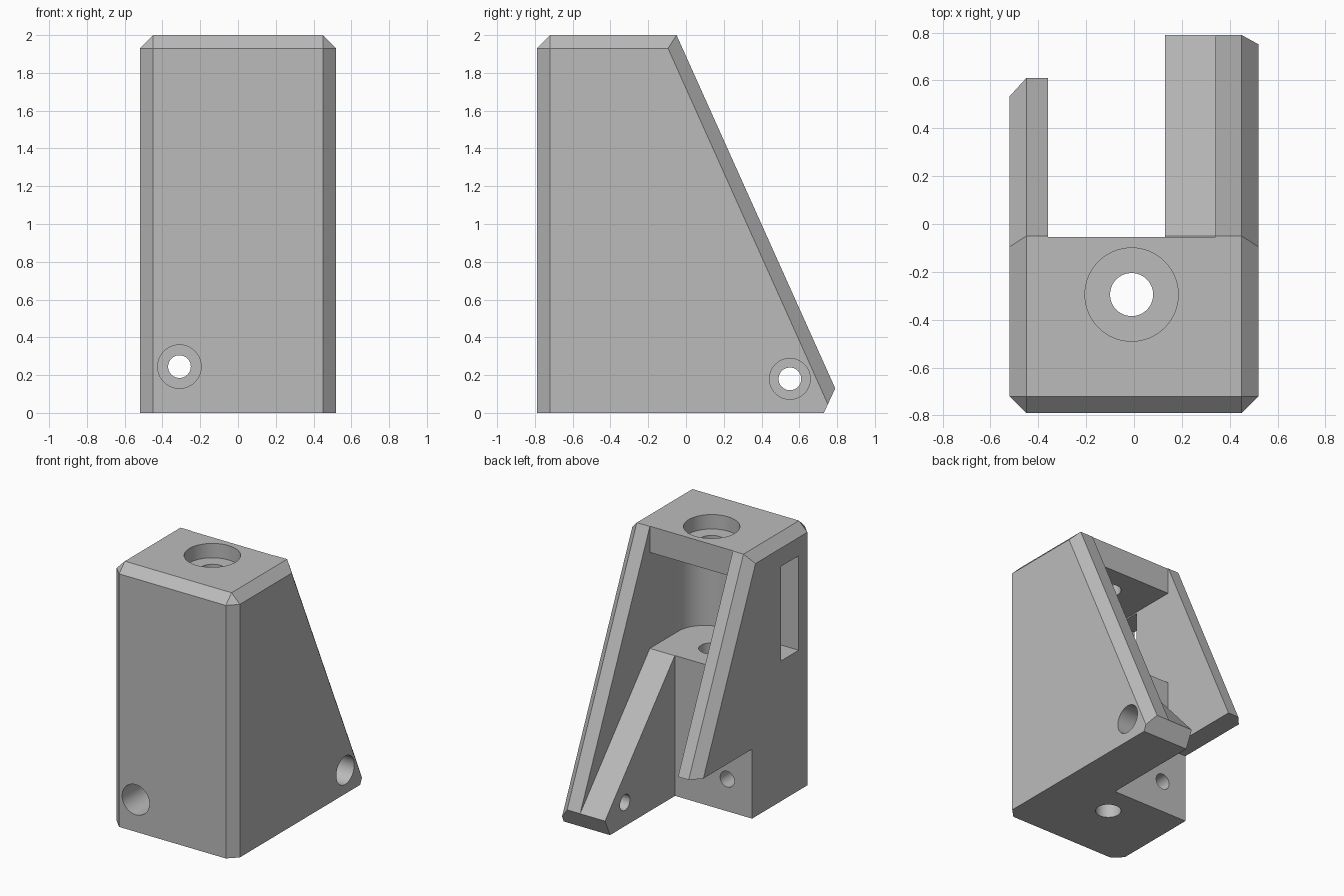
import bpy, bmesh, math
from mathutils import Vector

cube = bpy.data.objects.get("Cube")
if cube:
    bpy.data.objects.remove(cube, do_unlink=True)

grey = bpy.data.materials.new("plain grey")
grey.use_nodes = True
colour = (0.5, 0.5, 0.5, 1)
grey.diffuse_color = colour
grey.node_tree.nodes["Principled BSDF"].inputs["Base Color"].default_value = colour


def prism(name, axis, profile, lo, hi, bevel_rule=None, bevel=0.07):
    """Extrude a 2D profile along an axis, optionally chamfering chosen edges."""
    place = {"x": lambda a, b, t: (t, a, b),
             "y": lambda a, b, t: (a, t, b),
             "z": lambda a, b, t: (a, b, t)}[axis]
    bm = bmesh.new()
    face = bm.faces.new([bm.verts.new(place(a, b, lo)) for a, b in profile])
    out = bmesh.ops.extrude_face_region(bm, geom=[face])
    moved = [v for v in out["geom"] if isinstance(v, bmesh.types.BMVert)]
    bmesh.ops.translate(bm, verts=moved, vec=Vector(place(0, 0, hi - lo)))
    bmesh.ops.recalc_face_normals(bm, faces=bm.faces)
    if bevel_rule:
        edges = [e for e in bm.edges if bevel_rule(e)]
        bmesh.ops.bevel(bm, geom=edges, offset=bevel, segments=1,
                        affect="EDGES", profile=0.5)
    mesh = bpy.data.meshes.new(name)
    bm.to_mesh(mesh)
    bm.free()
    mesh.materials.append(grey)
    obj = bpy.data.objects.new(name, mesh)
    bpy.context.collection.objects.link(obj)
    return obj


def rect(a0, a1, b0, b1):
    return [(a0, b0), (a1, b0), (a1, b1), (a0, b1)]


def arc(ca, cb, r, start, end, n):
    return [(ca + r * math.cos(math.radians(start + (end - start) * i / n)),
             cb + r * math.sin(math.radians(start + (end - start) * i / n)))
            for i in range(n + 1)]


def circle(ca, cb, r, n=64):
    return arc(ca, cb, r, 0, 360, n)[:-1]


def cut(cutter):
    """Subtract a cutter from the bracket and discard it."""
    cutter.hide_render = True
    mod = bracket.modifiers.new("cut", "BOOLEAN")
    mod.operation, mod.solver, mod.object = "DIFFERENCE", "EXACT", cutter
    bpy.ops.object.modifier_apply(modifier=mod.name)
    bpy.data.objects.remove(cutter, do_unlink=True)


W, FRONT, BACK = 0.52, -0.79, -0.05
INNER_L, INNER_R, RIB = 0.34, -0.36, 0.13
SHELF, CEILING = 1.07, 1.8


# Outer wedge body, chamfered on its front, top and sloping edges
def chamfered(e):
    a, b = (v.co for v in e.verts)
    mid = (a + b) / 2
    side = abs(a.x - b.x) < 0.01
    front_upright = side and mid.y < FRONT + 0.01
    top_front = not side and mid.y < FRONT + 0.01 and mid.z > 1.9
    upper_side = side and mid.y > FRONT + 0.01 and mid.z > 0.5
    return front_upright or top_front or upper_side


bracket = prism("bracket_body", "x",
                [(FRONT, 0), (0.73, 0), (0.79, 0.13), (BACK, 2), (FRONT, 2)],
                -W, W, chamfered)
bpy.context.view_layer.objects.active = bracket
bracket.select_set(True)

# Open back between the walls, leaving the sloping inner rib
edge = BACK - 0.004
slope = (0.13 - SHELF) / (0.79 - BACK)
cut(prism("rib_opening", "x",
          [(edge, SHELF), (BACK, SHELF), (1, SHELF + slope * (1 - BACK)),
           (1, 3), (edge, 3)], INNER_R, INNER_L))
cut(prism("back_opening", "x", rect(edge, 1, -1, 3), INNER_R, RIB))

# Space under the short wall
cut(prism("wall_notch", "x", rect(edge, 1, -1, 0.53), -1, INNER_R + 0.1))

# Inner bay with one rounded corner
r = 0.22
bay = [(INNER_R, 0.3), (INNER_R, -0.615)]
bay += arc(INNER_L - r, -0.615 + r, r, -90, 0, 16) + [(INNER_L, 0.3)]
cut(prism("bay", "z", bay, SHELF, CEILING))

# Side slot into the bay
cut(prism("side_slot", "x", rect(-0.615, -0.4, SHELF, CEILING - 0.01), -1, -0.3))

# Bored and counterbored holes: axis, centre, radius, start, end
for axis, a, b, radius, lo, hi in [
    ("z", -0.01, -0.295, 0.09, -1, 3),
    ("z", -0.01, -0.295, 0.195, 1.89, 3),
    ("y", -0.31, 0.245, 0.06, -1, 0.1),
    ("y", -0.31, 0.245, 0.115, -1, -0.3),
    ("x", 0.55, 0.18, 0.06, 0, 1),
    ("x", 0.55, 0.18, 0.108, 0.26, 1),
]:
    cut(prism("bore", axis, circle(a, b, radius), lo, hi))

bpy.ops.object.shade_smooth_by_angle(angle=math.radians(20))
